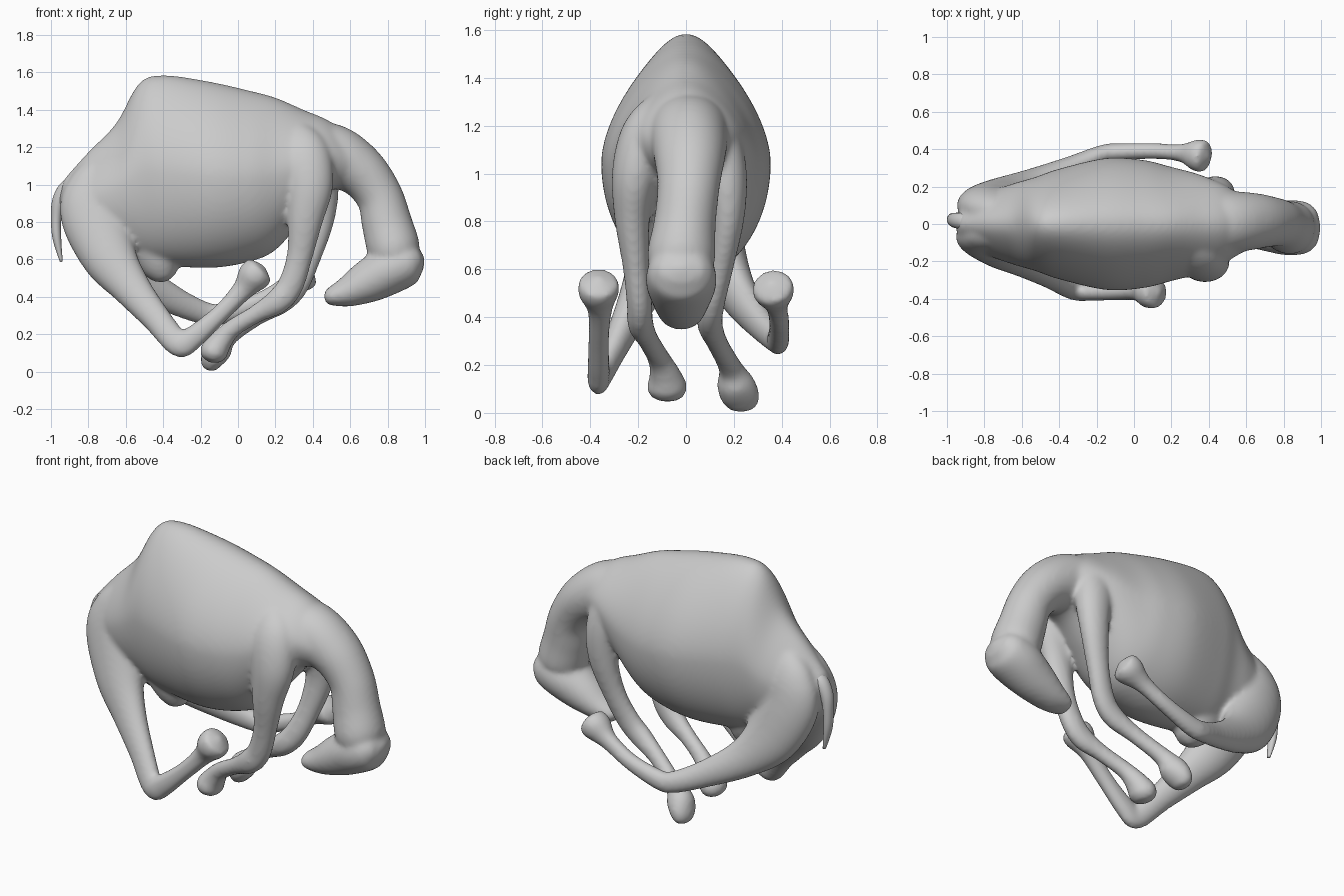
import bpy, bmesh, math
from mathutils import Vector


def catmull(pts, n):
    """Smoothly resample a list of equal-length number tuples."""
    out = []
    for i in range(len(pts) - 1):
        p0, p1 = pts[max(i - 1, 0)], pts[i]
        p2, p3 = pts[i + 1], pts[min(i + 2, len(pts) - 1)]
        for k in range(n):
            t = k / n
            out.append([0.5 * (2 * b + (c - a) * t + (2 * a - 5 * b + 4 * c - d) * t * t
                               + (3 * b - a - 3 * c + d) * t ** 3)
                        for a, b, c, d in zip(p0, p1, p2, p3)])
    out.append(list(pts[-1]))
    return out


def tube(bm, pts, upright=False, pinch=0.0, sides=32, n=6):
    """Loft through (x, y, z, radius in side plane, radius across)."""
    st = catmull(pts, n)
    cen = [Vector(s[:3]) for s in st]
    rings = []
    for i, s in enumerate(st):
        T = (cen[min(i + 1, len(st) - 1)] - cen[max(i - 1, 0)]).normalized()
        if upright:
            T = Vector((1, 0, 0))
        S = Vector((0, 1, 0))
        S = (S - T * S.dot(T)).normalized()
        N = T.cross(S)
        ring = []
        for k in range(sides):
            a = 2 * math.pi * k / sides
            w = s[4] * math.cos(a) * (1 - pinch * max(0, math.sin(a)) ** 1.5)
            ring.append(bm.verts.new(cen[i] + N * (s[3] * math.sin(a)) + S * w))
        rings.append(ring)
        if i in (0, len(st) - 1):
            # rounded end
            sign = -1 if i == 0 else 1
            tip = bm.verts.new(cen[i] + T * sign * 0.4 * min(s[3], s[4]))
            for k in range(sides):
                q = (ring[k], ring[(k + 1) % sides], tip)
                bm.faces.new(q if sign > 0 else q[::-1])
    for A, B in zip(rings, rings[1:]):
        for k in range(sides):
            j = (k + 1) % sides
            bm.faces.new((A[k], A[j], B[j], B[k]))


def finish(bm, name, voxel=None):
    bmesh.ops.recalc_face_normals(bm, faces=bm.faces)
    me = bpy.data.meshes.new(name)
    bm.to_mesh(me)
    bm.free()
    for p in me.polygons:
        p.use_smooth = True
    ob = bpy.data.objects.new(name, me)
    bpy.context.collection.objects.link(ob)
    if voxel:
        r = ob.modifiers.new("fuse", 'REMESH')
        r.mode, r.voxel_size, r.use_smooth_shade = 'VOXEL', voxel, True
        s = ob.modifiers.new("relax", 'SMOOTH')
        s.factor, s.iterations = 0.5, 12
    return ob


body = bmesh.new()

# barrel: x, top, bottom, half width
barrel = [(-.93, 1.03, .82, .08), (-.8, 1.175, .68, .16), (-.65, 1.33, .64, .215),
          (-.53, 1.54, .6, .25), (-.4, 1.585, .57, .295), (-.15, 1.55, .555, .352),
          (.05, 1.505, .585, .342), (.2, 1.465, .65, .305), (.35, 1.4, .82, .265),
          (.48, 1.345, .96, .21), (.6, 1.26, .99, .14)]
tube(body, [(x, 0, (t + b) / 2, (t - b) / 2, w) for x, t, b, w in barrel], True, 0.3, 80)

# neck
tube(body, [(.3, .01, 1.17, .17, .2), (.5, .01, 1.15, .175, .17), (.65, .015, 1.075, .142, .15),
            (.755, .01, .94, .125, .13), (.797, -.005, .79, .135, .13), (.835, -.02, .65, .14, .142),
            (.86, -.02, .57, .1, .11)])

# head
tube(body, [(.975, -.02, .605, .065, .095), (.92, -.02, .59, .118, .137), (.82, -.02, .548, .13, .148),
            (.7, -.02, .485, .117, .125), (.59, -.02, .43, .085, .1), (.5, -.02, .402, .052, .075),
            (.47, -.02, .395, .035, .055)])

# udder
tube(body, [(-.44, 0, .66, .16, .13), (-.41, 0, .56, .11, .1), (-.39, 0, .5, .06, .065)])

# hind legs
tube(body, [(-.7, -.04, 1.1, .1, .08), (-.75, -.055, .98, .16, .1), (-.765, -.075, .84, .185, .115),
            (-.69, -.14, .62, .15, .105), (-.58, -.21, .46, .107, .077), (-.44, -.29, .29, .078, .057),
            (-.32, -.36, .15, .07, .047), (-.25, -.365, .175, .064, .047), (-.1, -.365, .305, .05, .044),
            (.02, -.36, .43, .058, .052), (.08, -.365, .505, .088, .086), (.12, -.365, .545, .084, .082)])
tube(body, [(-.7, .05, 1.1, .1, .08), (-.75, .085, .98, .16, .105), (-.765, .105, .84, .18, .115),
            (-.68, .15, .64, .16, .105), (-.54, .22, .495, .11, .077), (-.34, .305, .38, .077, .057),
            (-.17, .375, .31, .062, .048), (-.08, .385, .31, .058, .047), (.1, .39, .37, .048, .043),
            (.25, .38, .45, .053, .048), (.335, .368, .505, .082, .086), (.38, .36, .53, .08, .084)])

# fore legs
tube(body, [(.28, -.08, 1.28, .1, .08), (.34, -.16, 1.16, .15, .11), (.38, -.21, 1.0, .13, .1),
            (.36, -.225, .82, .097, .075), (.33, -.21, .62, .07, .056), (.28, -.195, .46, .07, .053),
            (.21, -.19, .375, .068, .054), (.1, -.16, .31, .05, .044), (-.03, -.115, .23, .05, .047),
            (-.09, -.09, .165, .062, .065), (-.13, -.08, .105, .075, .085), (-.145, -.08, .065, .055, .065)])
tube(body, [(.3, .07, 1.28, .1, .08), (.37, .12, 1.16, .14, .1), (.43, .165, 1.0, .11, .09),
            (.43, .175, .82, .087, .07), (.38, .145, .62, .067, .056), (.31, .11, .46, .068, .053),
            (.23, .1, .375, .065, .054), (.1, .13, .295, .05, .044), (-.05, .185, .19, .052, .05),
            (-.105, .205, .125, .077, .078), (-.14, .23, .06, .062, .08), (-.15, .235, .015, .04, .055)])
finish(body, "animal_body", 0.013)

# tail
tail = bmesh.new()
tube(tail, [(-.84, .01, 1.0, .04, .04), (-.91, .015, .985, .042, .045), (-.957, .02, .915, .036, .04),
            (-.972, .025, .82, .028, .033), (-.968, .025, .71, .023, .028),
            (-.945, .025, .59, .008, .012)], sides=20)
finish(tail, "tail")
